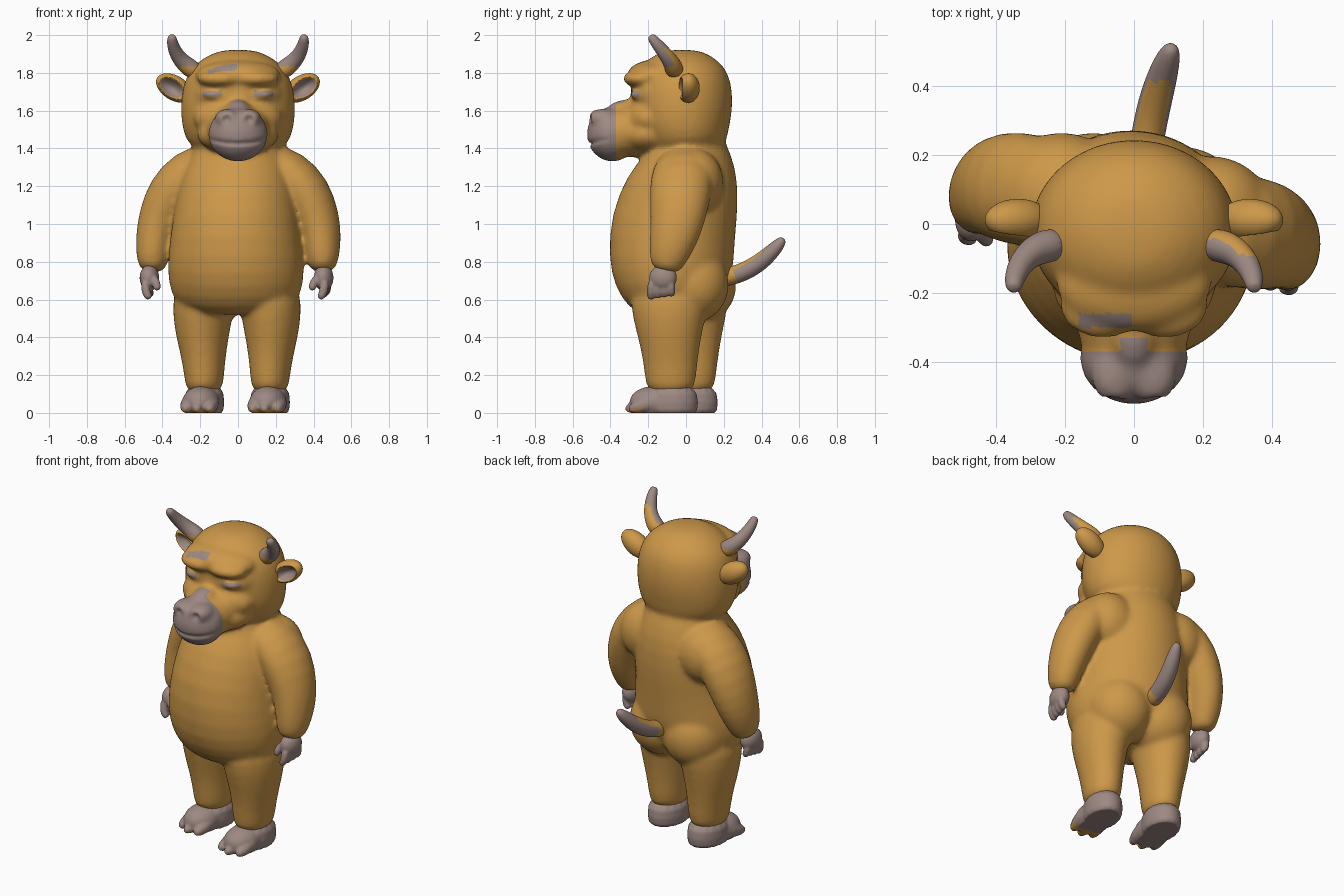
import bpy, bmesh, math
from mathutils import Matrix, Vector

if "Cube" in bpy.data.objects:
    bpy.data.objects.remove(bpy.data.objects["Cube"], do_unlink=True)


def material(name, rgb):
    m = bpy.data.materials.new(name)
    m.use_nodes = True
    m.diffuse_color = (*rgb, 1)
    m.node_tree.nodes["Principled BSDF"].inputs["Base Color"].default_value = (*rgb, 1)
    return m


FUR = material("golden_fur", (0.61, 0.315, 0.067))
SKIN = material("mauve_skin", (0.34, 0.25, 0.225))
TWIST = Matrix.Rotation(-0.155, 4, "Z")  # the body stands slightly turned
STRIDE = 0.025                           # the left leg stands a little ahead


def tube(bm, points, side=1, n=16, shift=0):
    """Loft elliptical rings (x, y, z, rx, ry), listed from bottom to top."""
    centres = [Vector((p[0] * side, p[1] - shift * side, p[2])) for p in points]
    rings = []
    for i, (c, p) in enumerate(zip(centres, points)):
        t = centres[min(i + 1, len(points) - 1)] - centres[max(i - 1, 0)]
        q = Vector((0, 0, 1)).rotation_difference(t)
        angles = [math.tau * k / n for k in range(n)]
        rings.append([bm.verts.new(c + q @ Vector((p[3] * math.cos(a), p[4] * math.sin(a), 0)))
                      for a in angles])
    for a, b in zip(rings, rings[1:]):
        for k in range(n):
            bm.faces.new((a[k], a[(k + 1) % n], b[(k + 1) % n], b[k]))
    bm.faces.new(rings[0][::-1])
    bm.faces.new(rings[-1])


def blob(bm, centre, radii, side=1, tilt=0, shift=0):
    c = Vector((centre[0] * side, centre[1] - shift * side, centre[2]))
    m = Matrix.Translation(c) @ Matrix.Rotation(tilt * side, 4, "Y") @ Matrix.Diagonal((*radii, 1))
    bmesh.ops.create_icosphere(bm, subdivisions=3, radius=1, matrix=m)


def build(name, bm, voxel=0, smooth=0, rule=None, shape=None, base=FUR, twist=False):
    """Round, fuse and bake the parts, then sculpt and colour by rule."""
    bmesh.ops.recalc_face_normals(bm, faces=bm.faces)
    me = bpy.data.meshes.new(name)
    bm.to_mesh(me)
    bm.free()
    ob = bpy.data.objects.new(name, me)
    bpy.context.collection.objects.link(ob)
    sub = ob.modifiers.new("round", "SUBSURF")
    sub.levels = 1 if voxel else 2
    if voxel:
        rm = ob.modifiers.new("fuse", "REMESH")
        rm.mode = "VOXEL"
        rm.voxel_size = voxel
        sm = ob.modifiers.new("soften", "SMOOTH")
        sm.factor = 0.5
        sm.iterations = smooth
    dg = bpy.context.evaluated_depsgraph_get()
    baked = bpy.data.meshes.new_from_object(ob.evaluated_get(dg))
    ob.modifiers.clear()
    ob.data = baked
    baked.name = name
    baked.materials.clear()
    baked.materials.append(base)
    baked.materials.append(SKIN if base == FUR else FUR)
    if shape:
        for v in baked.vertices:
            v.co = shape(v.co.copy())
    baked.update()
    for p in baked.polygons:
        p.use_smooth = True
        p.material_index = int(bool(rule and rule(p.center, p.normal)))
    if twist:
        baked.transform(TWIST)
    return ob


# Body: torso, arms, shoulder blades, legs and rump
bm = bmesh.new()
tube(bm, [(0, -.04, .53, .24, .17), (0, -.05, .59, .335, .255), (0, -.065, .70, .365, .315),
          (0, -.08, .82, .365, .335), (0, -.07, 1.0, .34, .338), (0, -.012, 1.2, .32, .302),
          (0, .012, 1.32, .275, .255), (0, 0, 1.42, .235, .21), (0, 0, 1.5, .2, .18)], n=24)
for s in (1, -1):
    tube(bm, [(.458, -.03, .74, .064, .074), (.458, -.015, .82, .09, .105),
              (.45, .015, .92, .105, .132), (.425, .035, 1.03, .12, .15),
              (.365, .04, 1.17, .135, .172), (.27, .035, 1.29, .12, .165),
              (.14, .015, 1.36, .085, .12)], s, shift=.012)
    blob(bm, (.22, .085, 1.22), (.17, .15, .18), s)
    tube(bm, [(.18, -.03, .09, .10, .13), (.18, -.03, .2, .106, .14), (.185, -.03, .32, .124, .155),
              (.19, -.035, .44, .15, .182), (.185, -.035, .58, .17, .215),
              (.17, -.04, .68, .15, .2)], s, shift=STRIDE)
    blob(bm, (.13, .05, .68), (.195, .20, .21), s)
bmesh.ops.transform(bm, matrix=TWIST, verts=bm.verts)

# Head, face, brow, eyelids, cheeks, jaw and muzzle
tube(bm, [(0, 0, 1.37, .22, .20), (0, 0, 1.45, .285, .225), (0, -.02, 1.55, .305, .265),
          (0, -.02, 1.65, .305, .27), (0, -.02, 1.75, .29, .262), (0, -.02, 1.83, .25, .23),
          (0, -.02, 1.89, .17, .16), (0, -.02, 1.925, .08, .08)], n=24)
blob(bm, (0, -.17, 1.69), (.235, .125, .13))
blob(bm, (0, -.17, 1.785), (.23, .145, .085))
blob(bm, (0, -.19, 1.56), (.24, .14, .12))
blob(bm, (0, -.20, 1.475), (.22, .165, .11))
blob(bm, (0, -.27, 1.495), (.172, .19, .145))
blob(bm, (0, -.39, 1.475), (.16, .137, .147))
blob(bm, (0, -.31, 1.60), (.07, .11, .06))
for s in (1, -1):
    blob(bm, (.09, -.235, 1.77), (.13, .10, .05), s)
    blob(bm, (.125, -.235, 1.685), (.065, .065, .03), s)
    blob(bm, (.055, -.44, 1.56), (.07, .088, .052), s)


def carve_face(v):
    # nostrils, then the mouth line
    if v.y < -.4 and v.z > 1.3:
        r2 = (abs(v.x) - .06) ** 2 + (v.z - 1.555) ** 2
        v.y += .03 * math.exp(-r2 / .0006)
        v.y += .014 * math.exp(-((v.z - 1.425 - v.x ** 2) / .01) ** 2)
    return v


def face_colour(c, n):
    muzzle = c.y < -.37 and 1.3 < c.z < 1.64
    bridge = abs(c.x) < .04 and c.y < -.33 and 1.58 < c.z < 1.66
    eyelid = abs(abs(c.x) - .135) < .052 and abs(c.z - 1.69) < .014 and c.y < -.15
    patch = -.16 < c.x < 0 and -.30 < c.y < -.26 and c.z > 1.78
    return muzzle or bridge or eyelid or patch


build("body", bm, .013, 12, face_colour, carve_face)


def to_ground(v):
    v.z = max(v.z, 0)
    return v


def under_toes(c, n):
    return n.z < -.3 and c.y < -.2


def ear_spot(v):
    # distance from the middle of the ear, as a share of its outline
    a, b = abs(v.x) - .35, v.z - 1.72
    return ((a * .83 + b * .55) / .10) ** 2 + ((b * .83 - a * .55) / .06) ** 2


def hollow_ear(v):
    # press the front of the ear into a cup
    d = ear_spot(v)
    if v.y < .01 and d < .6:
        v.y += (.6 - d) * .11
    return v


def ear_colour(c, n):
    return n.y < -.2 and ear_spot(c) < .45


for s, side in ((1, "left"), (-1, "right")):
    # Hoofed foot: heel, sloping instep and three toes
    bm = bmesh.new()
    tube(bm, [(.18, -.025, -.03, .103, .142), (.18, -.025, .05, .108, .148),
              (.18, -.025, .16, .104, .138)], s, shift=STRIDE)
    blob(bm, (.183, -.12, .055), (.10, .13, .088), s, 0, STRIDE)
    for x, reach in ((.12, -.262), (.185, -.277), (.25, -.25)):
        tube(bm, [(x, reach, .016, .02, .02), (x, reach + .07, .036, .044, .042),
                  (.18 + (x - .18) * .8, -.08, .07, .05, .06)], s, 12, STRIDE)
    build(side + "_foot", bm, .008, 4, under_toes, to_ground, SKIN, True)

    # Hand with curled fingers and thumb
    bm = bmesh.new()
    blob(bm, (.467, -.05, .715), (.052, .075, .07), s)
    for k in range(4):
        y = -.115 + k * .036
        tube(bm, [(.45, y, .602 + .008 * k, .021, .021), (.478, y, .63, .025, .025),
                  (.482, y * .9, .71, .027, .027)], s, 10)
    tube(bm, [(.412, -.118, .645, .018, .018), (.417, -.112, .68, .025, .025),
              (.45, -.075, .73, .028, .028)], s, 10)
    build(side + "_hand", bm, .007, 3, None, None, SKIN, True)

    # Cupped ear
    bm = bmesh.new()
    blob(bm, (.337, .012, 1.72), (.108, .062, .066), s, -.55)
    build(side + "_ear", bm, 0, 0, ear_colour, hollow_ear)

    # Curved horn with a furry root, the left one furry up the back
    bm = bmesh.new()
    tube(bm, [(.21, -.055, 1.795, .055, .055), (.285, -.07, 1.847, .047, .047),
              (.328, -.11, 1.90, .038, .038), (.347, -.155, 1.955, .031, .031),
              (.35, -.18, 1.985, .025, .025), (.35, -.188, 2.0, .015, .015)], s)
    build(side + "_horn", bm, 0, 0,
          lambda c, n: c.z > 1.835 and not (c.x > 0 and n.y > .45 and c.z < 1.93))

# Upswept tail, furry along the top
bm = bmesh.new()
tube(bm, [(0, .17, .71, .05, .05), (0, .27, .73, .05, .05), (.005, .36, .77, .05, .05),
          (.015, .44, .83, .045, .045), (.025, .50, .89, .035, .035), (.03, .53, .925, .018, .018)])
build("tail", bm, 0, 0, lambda c, n: c.y > .42 or (c.y > .27 and n.z < .5), None, FUR, True)
